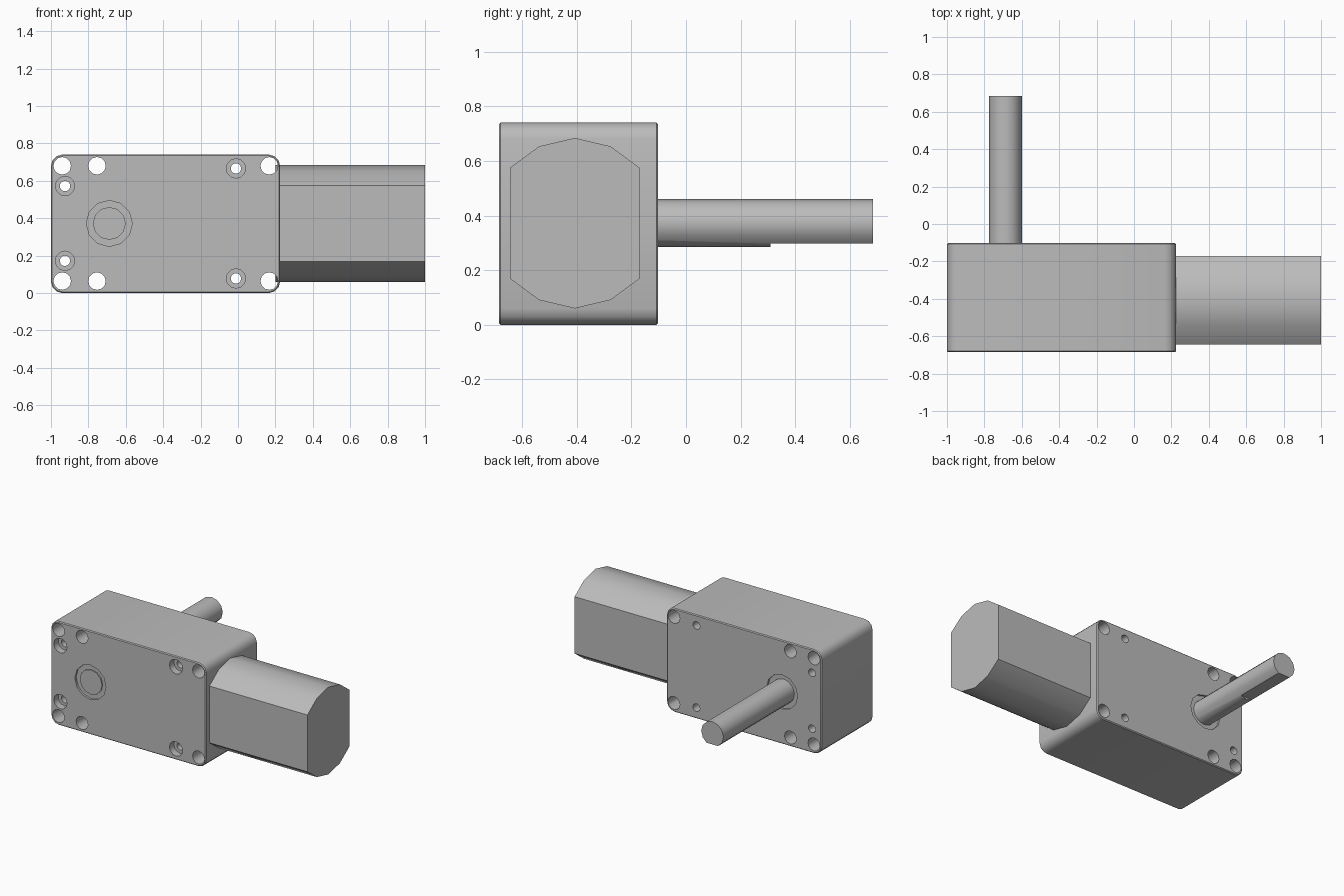
import bpy
import bmesh
import math
from mathutils import Matrix, Vector

if "Cube" in bpy.data.objects:
    bpy.data.objects.remove(bpy.data.objects["Cube"])

grey = bpy.data.materials.new("plain_grey")
grey.use_nodes = True
grey.diffuse_color = (0.5, 0.5, 0.5, 1)
grey.node_tree.nodes["Principled BSDF"].inputs["Base Color"].default_value = (0.5, 0.5, 0.5, 1)

FRONT, BACK = -0.685, -0.102
MID_Z = 0.372


def make_object(name, bm):
    bmesh.ops.recalc_face_normals(bm, faces=bm.faces[:])
    mesh = bpy.data.meshes.new(name)
    bm.to_mesh(mesh)
    bm.free()
    mesh.materials.append(grey)
    ob = bpy.data.objects.new(name, mesh)
    bpy.context.collection.objects.link(ob)
    return ob


def box_mesh(low, high):
    bm = bmesh.new()
    bmesh.ops.create_cube(bm, size=1)
    low, high = Vector(low), Vector(high)
    for v in bm.verts:
        v.co = Vector((c * s for c, s in zip(v.co, high - low))) + (low + high) / 2
    return bm


def rod(name, x, z, radius, y0, y1, sides=12):
    """Cylinder along y."""
    bm = bmesh.new()
    place = Matrix.Translation((x, (y0 + y1) / 2, z)) @ Matrix.Rotation(math.pi / 2, 4, "X")
    bmesh.ops.create_cone(bm, cap_ends=True, segments=sides, radius1=radius,
                          radius2=radius, depth=y1 - y0, matrix=place)
    return make_object(name, bm)


def activate(ob):
    bpy.ops.object.select_all(action="DESELECT")
    ob.select_set(True)
    bpy.context.view_layer.objects.active = ob


def cut(ob, cutter):
    cutter.hide_render = True
    mod = ob.modifiers.new("cut", "BOOLEAN")
    mod.operation, mod.solver, mod.object = "DIFFERENCE", "EXACT", cutter
    activate(ob)
    bpy.ops.object.modifier_apply(modifier=mod.name)
    bpy.data.objects.remove(cutter)


def smooth(ob):
    activate(ob)
    bpy.ops.object.shade_smooth_by_angle(angle=math.radians(40))


# Gearbox housing: rounded corners, fine bevel around front and back
bm = box_mesh((-1, FRONT, 0), (0.225, BACK, 0.74))
corners = [e for e in bm.edges if abs(e.verts[0].co.y - e.verts[1].co.y) > 0.1]
bmesh.ops.bevel(bm, geom=corners, offset=0.06, segments=3, profile=0.5, affect="EDGES")
rims = [e for e in bm.edges if abs(e.verts[0].co.y - e.verts[1].co.y) < 0.01]
bmesh.ops.bevel(bm, geom=rims, offset=0.006, segments=1, affect="EDGES")
housing = make_object("gearbox_housing", bm)

# Mounting holes, straight through
for x in (-0.94, -0.754, 0.167):
    for side in (-1, 1):
        cut(housing, rod("hole", x, MID_Z + side * 0.308, 0.047, -0.8, 0))

# Counterbored screw holes
for x, rise in ((-0.925, 0.2), (-0.011, 0.294)):
    for side in (-1, 1):
        z = MID_Z + side * rise
        cut(housing, rod("screw_hole", x, z, 0.028, -0.8, 0))
        cut(housing, rod("counterbore", x, z, 0.052, -0.8, FRONT + 0.05))

# Bearing recesses on both faces
SHAFT_X = -0.688
cut(housing, rod("front_recess", SHAFT_X, MID_Z, 0.123, -0.8, FRONT + 0.015))
cut(housing, rod("back_recess", SHAFT_X, MID_Z, 0.123, BACK - 0.015, 0))
smooth(housing)

# Output shaft with a flat along the lower outer end
shaft = rod("output_shaft", SHAFT_X, MID_Z, 0.088, FRONT + 0.006, 0.685)
cut(shaft, make_object("flat_cutter", box_mesh((-0.9, 0.31, 0.2), (-0.5, 0.8, 0.297))))
smooth(shaft)

# Motor can: round top and bottom, flat sides
bm = bmesh.new()
arc = [(-0.237, 0.203), (-0.131, 0.281), (0, 0.312), (0.131, 0.281), (0.237, 0.203)]
outline = arc + [(-y, -z) for y, z in arc]
face = bm.faces.new([bm.verts.new((0.2, y - 0.407, z + MID_Z)) for y, z in outline])
end = bmesh.ops.extrude_face_region(bm, geom=[face])
bmesh.ops.translate(bm, vec=(0.8, 0, 0),
                    verts=[g for g in end["geom"] if isinstance(g, bmesh.types.BMVert)])
smooth(make_object("motor_can", bm))
